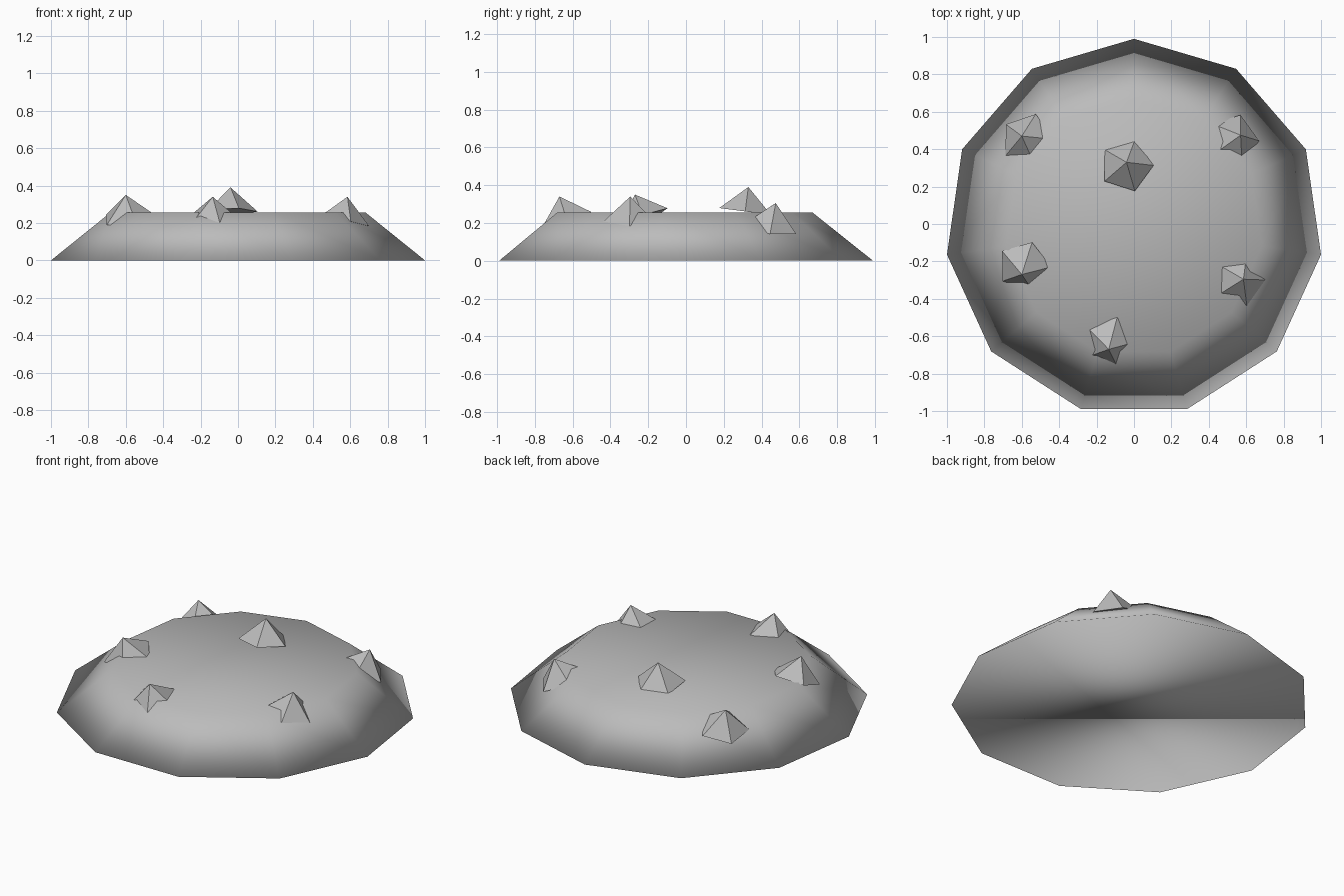
import bpy
from math import pi, sqrt
from mathutils import Matrix, Vector

cube = bpy.data.objects.get("Cube")
if cube:
    bpy.data.objects.remove(cube, do_unlink=True)

# One plain stone grey for everything
stone = bpy.data.materials.new("stone_grey")
stone.use_nodes = True
colour = (0.5, 0.5, 0.5, 1.0)
stone.diffuse_color = colour
for node in stone.node_tree.nodes:
    if node.type == "BSDF_PRINCIPLED":
        node.inputs["Base Color"].default_value = colour


def add_cone(name, sides, bottom, top, height):
    """Cone standing on the object's origin."""
    bpy.ops.mesh.primitive_cone_add(vertices=sides, radius1=bottom, radius2=top,
                                    depth=height, end_fill_type="NGON", location=(0, 0, 0))
    obj = bpy.context.object
    obj.name = name
    obj.data.transform(Matrix.Translation((0, 0, height / 2)))
    obj.data.materials.append(stone)
    return obj


# Mound: low eleven-sided frustum, smooth over every edge
mound = add_cone("mound", 11, 1.01, 0.69, 0.255)
mound.location.y = -0.02
bpy.ops.object.shade_smooth()

# Spikes: five-sided, each leaning its own way and partly sunk in the mound
SPIKE_RADIUS = 0.145
SPIKE_HEIGHT = 0.13
spikes = {
    "back_middle_spike": ((-0.04, 0.33, 0.39), (0.0, 0.13)),
    "back_right_spike": ((-0.6, 0.47, 0.30), (-0.22, 0.15)),
    "back_left_spike": ((0.57, 0.475, 0.305), (0.3, 0.2)),
    "middle_right_spike": ((-0.6, -0.27, 0.35), (-0.1, -0.33)),
    "middle_left_spike": ((0.585, -0.295, 0.34), (0.2, 0.03)),
    "front_spike": ((-0.135, -0.67, 0.34), (0.0, -0.3)),
}
for name, (tip, lean) in spikes.items():
    spike = add_cone(name, 5, SPIKE_RADIUS, 0, SPIKE_HEIGHT)
    axis = Vector((*lean, sqrt(1 - lean[0] ** 2 - lean[1] ** 2)))
    turn = Vector((0, 0, 1)).rotation_difference(axis).to_matrix().to_4x4()
    foot = Vector(tip) - axis * SPIKE_HEIGHT
    spike.matrix_world = Matrix.Translation(foot) @ turn @ Matrix.Rotation(-pi / 2, 4, "Z")
